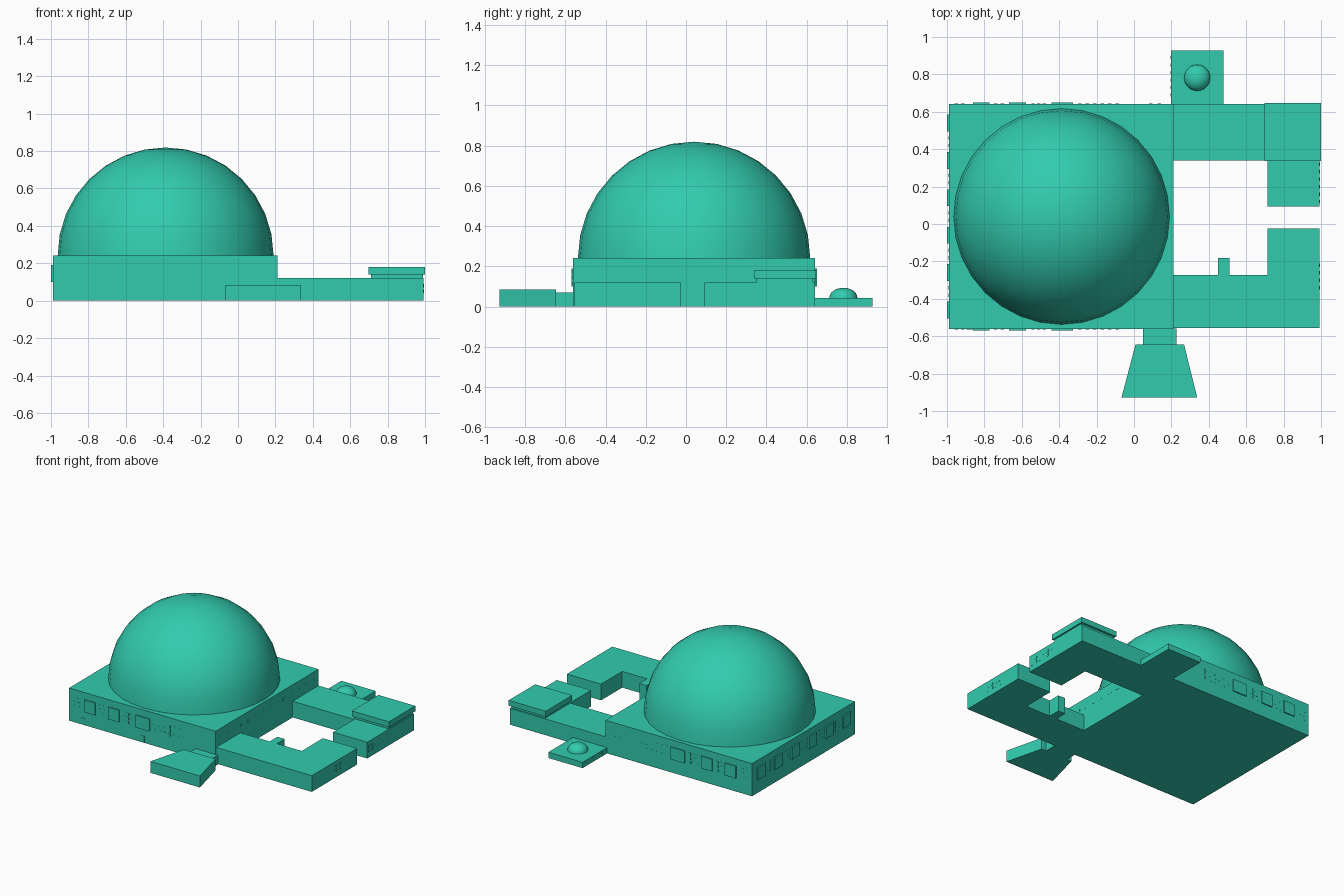
import bpy, bmesh, math

if "Cube" in bpy.data.objects:
    bpy.data.objects.remove(bpy.data.objects["Cube"])

teal = bpy.data.materials.new("teal")
teal.diffuse_color = (0.032, 0.60, 0.43, 1)
teal.use_nodes = True
teal.node_tree.nodes["Principled BSDF"].inputs["Base Color"].default_value = teal.diffuse_color


def prism(name, pts, z0, z1):
    """Extrude a counter-clockwise footprint from z0 to z1."""
    bm = bmesh.new()
    lo = [bm.verts.new((x, y, z0)) for x, y in pts]
    hi = [bm.verts.new((x, y, z1)) for x, y in pts]
    bm.faces.new(lo[::-1])
    bm.faces.new(hi)
    n = len(pts)
    for i in range(n):
        j = (i + 1) % n
        bm.faces.new((lo[i], lo[j], hi[j], hi[i]))
    return finish(name, bm)


def finish(name, bm):
    me = bpy.data.meshes.new(name)
    bm.to_mesh(me)
    bm.free()
    me.materials.append(teal)
    ob = bpy.data.objects.new(name, me)
    bpy.context.collection.objects.link(ob)
    return ob


def box(name, x0, x1, y0, y1, z0, z1):
    return prism(name, [(x0, y0), (x1, y0), (x1, y1), (x0, y1)], z0, z1)


def boxes(name, items):
    """Many small boxes in one object."""
    bm = bmesh.new()
    for x0, x1, y0, y1, z0, z1 in items:
        r = bmesh.ops.create_cube(bm, size=1)
        bmesh.ops.scale(bm, vec=(x1 - x0, y1 - y0, z1 - z0), verts=r["verts"])
        bmesh.ops.translate(bm, vec=((x0 + x1) / 2, (y0 + y1) / 2, (z0 + z1) / 2), verts=r["verts"])
    return finish(name, bm)


def dome(name, cx, cy, z, r, h, segs, rings):
    bm = bmesh.new()
    loops = []
    for k in range(rings):
        a = math.pi / 2 * k / rings
        loops.append([bm.verts.new((cx + r * math.cos(a) * math.cos(t),
                                    cy + r * math.cos(a) * math.sin(t),
                                    z + h * math.sin(a)))
                      for t in (2 * math.pi * i / segs for i in range(segs))])
    top = bm.verts.new((cx, cy, z + h))
    for i in range(segs):
        j = (i + 1) % segs
        for a, b in zip(loops, loops[1:]):
            bm.faces.new((a[i], a[j], b[j], b[i]))
        bm.faces.new((loops[-1][i], loops[-1][j], top))
    for f in bm.faces:
        f.smooth = True
    return finish(name, bm)


# Main hall and dome
box("main_hall", -0.99, 0.21, -0.562, 0.642, 0, 0.242)
dome("main_dome", -0.387, 0.04, 0.242, 0.577, 0.577, 32, 8)

# Two L-shaped wings around the courtyard
prism("back_wing", [(0.21, 0.34), (0.713, 0.34), (0.713, 0.093), (0.993, 0.093),
                    (0.993, 0.642), (0.21, 0.642)], 0, 0.12)
prism("front_wing", [(0.21, -0.555), (0.993, -0.555), (0.993, -0.025), (0.713, -0.025),
                     (0.713, -0.272), (0.21, -0.272)], 0, 0.12)
box("courtyard_stub", 0.45, 0.51, -0.272, -0.182, 0, 0.12)

# Raised roof on the back wing corner
box("roof_neck", 0.71, 0.988, 0.35, 0.63, 0.12, 0.14)
box("roof_slab", 0.697, 1.0, 0.337, 0.646, 0.14, 0.18)

# Flared entrance at the front
box("entrance_passage", 0.047, 0.228, -0.645, -0.56, 0, 0.07)
prism("entrance_hall", [(-0.067, -0.928), (0.338, -0.928), (0.268, -0.645), (0.008, -0.645)], 0, 0.085)

# Small annex at the back with its own dome
box("annex", 0.197, 0.478, 0.64, 0.928, 0, 0.043)
dome("annex_dome", 0.338, 0.782, 0.043, 0.07, 0.05, 24, 6)

# Large bay windows on the hall walls
bays = []
for y0, y1 in ((-0.57, -0.55), (0.63, 0.65)):
    for x0, x1 in ((-0.862, -0.772), (-0.667, -0.577), (-0.442, -0.327)):
        bays.append((x0, x1, y0, y1, 0.10, 0.19))
for i in range(6):
    y = -0.46 + 0.2 * i
    bays.append((-1.0, -0.98, y - 0.045, y + 0.045, 0.10, 0.19))
boxes("bay_windows", bays)

# Small window panes
panes = []
E = 0.001


def pane_x(y, x, z, w=0.009, h=0.01):
    panes.append((x - w, x + w, y - E, y + E, z - h, z + h))


def pane_y(x, y, z, w=0.009, h=0.01):
    panes.append((x - E, x + E, y - w, y + w, z - h, z + h))


for z in (0.115, 0.145, 0.175):
    for x in (-0.95, -0.915, -0.74, -0.705, -0.54, -0.51, -0.48,
              -0.29, -0.25, -0.21, -0.17, -0.13, -0.09):
        pane_x(-0.562, x, z)
        pane_x(0.642, x, z)
    for i in range(5):
        for dy in (-0.02, 0.02):
            pane_y(-0.99, -0.36 + 0.2 * i + dy, z)
for z in (0.135, 0.175):
    for x in (0.09, 0.135):
        pane_x(0.642, x, z)
for i in range(14):
    pane_y(0.21, -0.5 + i * 0.083, 0.175, 0.018)
for i in range(6):
    for z in (0.05, 0.08):
        pane_y(0.993, 0.12 + i * 0.04, z)
        if i < 4:
            pane_y(0.993, -0.34 + i * 0.04, z)
for i in range(6):
    pane_y(0.197, 0.69 + i * 0.04, 0.022)
boxes("window_panes", panes)

# Side doors
boxes("front_doors", [(x - 0.02, x + 0.02, -0.564, -0.558, 0.001, 0.05) for x in (-0.876, -0.394)])
